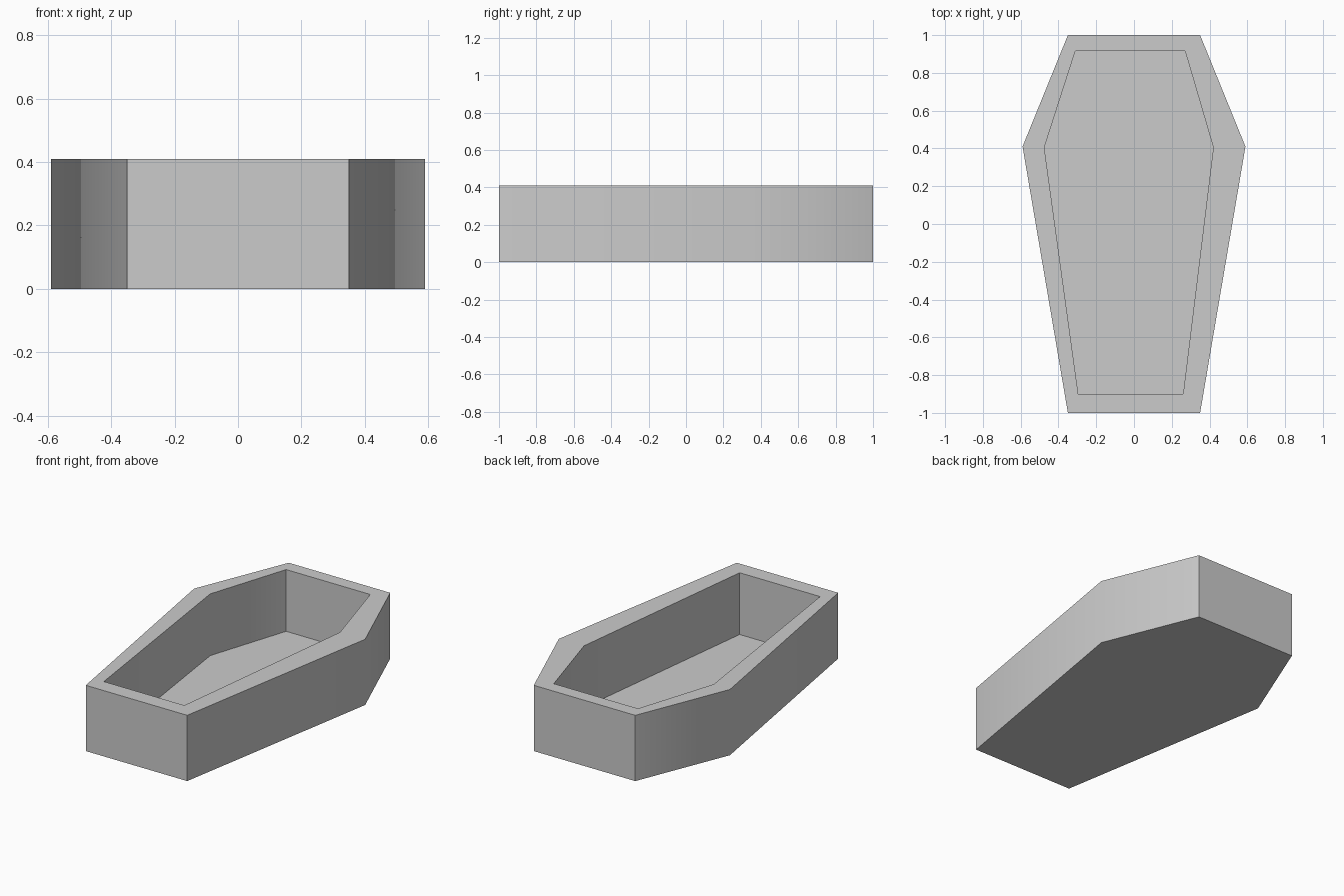
import bpy
import bmesh
import math

cube = bpy.data.objects.get("Cube")
if cube:
    bpy.data.objects.remove(cube, do_unlink=True)

HEIGHT = 0.41
FLOOR = 0.025

# Six-sided outlines, counter-clockwise from the foot end
OUTER = [(-0.35, -1), (0.35, -1), (0.59, 0.41), (0.35, 1), (-0.35, 1), (-0.59, 0.41)]
INNER = [(-0.295, -0.9), (0.26, -0.9), (0.42, 0.405), (0.27, 0.917), (-0.31, 0.917), (-0.475, 0.405)]

# Plain grey material
grey = bpy.data.materials.new("plain_grey")
grey.use_nodes = True
colour = (0.6, 0.6, 0.6, 1)
grey.diffuse_color = colour
grey.node_tree.nodes["Principled BSDF"].inputs["Base Color"].default_value = colour

bm = bmesh.new()


def ring(outline, z):
    return [bm.verts.new((x, y, z)) for x, y in outline]


def bridge(a, b):
    for i in range(len(a)):
        j = (i + 1) % len(a)
        bm.faces.new((a[i], a[j], b[j], b[i]))


# Outer wall, rim and inner wall, closed by the underside and the cavity floor
rings = [ring(OUTER, 0), ring(OUTER, HEIGHT), ring(INNER, HEIGHT), ring(INNER, FLOOR)]
for low, high in zip(rings, rings[1:]):
    bridge(low, high)
bm.faces.new(rings[0][::-1])
bm.faces.new(rings[-1])
bmesh.ops.recalc_face_normals(bm, faces=bm.faces)

mesh = bpy.data.meshes.new("coffin_box")
bm.to_mesh(mesh)
bm.free()
mesh.materials.append(grey)
box = bpy.data.objects.new("coffin_box", mesh)
bpy.context.collection.objects.link(box)

# Soft shading across the shallow shoulder bends, sharp elsewhere
bpy.ops.object.select_all(action="DESELECT")
box.select_set(True)
bpy.context.view_layer.objects.active = box
bpy.ops.object.shade_smooth_by_angle(angle=math.radians(40))
